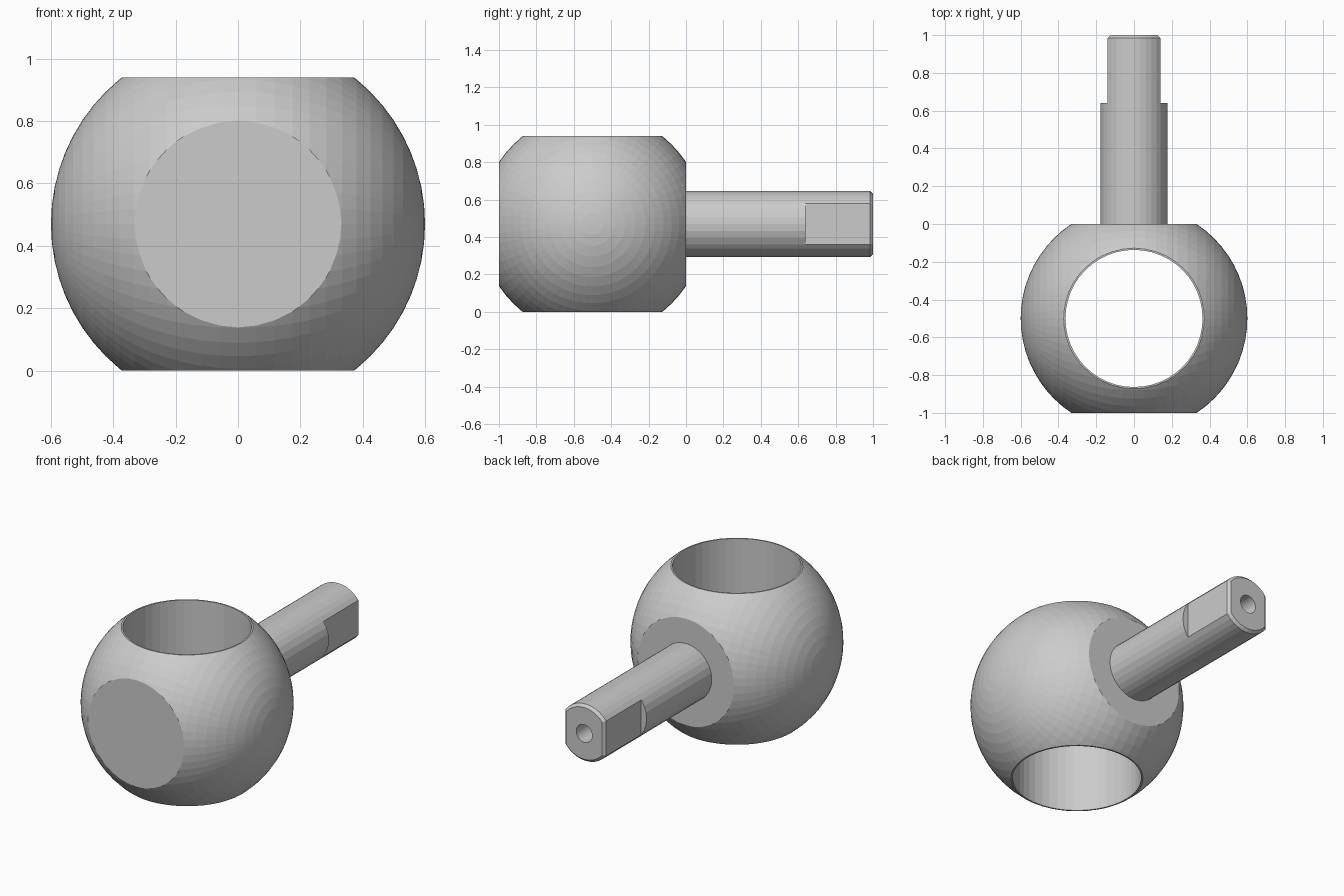
import bpy, bmesh
from math import pi, cos, sin, acos

if "Cube" in bpy.data.objects:
    bpy.data.objects.remove(bpy.data.objects["Cube"])

ZC = 0.47                      # height of the ball centre and stem axis
STEM_R, FLAT_X, CHAMFER = 0.177, 0.14, 0.016


def boolean(target, cutter, operation):
    """Apply a boolean and remove the helper."""
    mod = target.modifiers.new("cut", 'BOOLEAN')
    mod.object, mod.operation, mod.solver = cutter, operation, 'EXACT'
    bpy.context.view_layer.objects.active = target
    bpy.ops.object.modifier_apply(modifier=mod.name)
    bpy.data.objects.remove(cutter)


# Ball, with its poles on the x axis
bpy.ops.mesh.primitive_uv_sphere_add(segments=64, ring_count=32, radius=0.6,
                                     location=(0, -0.5, ZC), rotation=(0, pi / 2, 0))
ball = bpy.context.object
ball.name = "ball"

# Flats on front, back, top and bottom
bpy.ops.mesh.primitive_cube_add(size=1, location=(0, -0.5, ZC))
block = bpy.context.object
block.scale = (2, 1, 2 * ZC)
block.hide_render = True
boolean(ball, block, 'INTERSECT')

# Vertical bore through the ball
bpy.ops.mesh.primitive_cylinder_add(vertices=48, radius=0.363, depth=2,
                                    location=(0, -0.5, ZC))
bore = bpy.context.object
bore.hide_render = True
boolean(ball, bore, 'DIFFERENCE')


def ring(bm, y, r, w, clamp=True, arc=10, side=6):
    """Circle of radius r around the stem axis, optionally cut flat at x = +-w."""
    c = acos(w / r)
    spans = [(c, pi - c, arc), (pi - c, pi + c, side),
             (pi + c, 2 * pi - c, arc), (2 * pi - c, 2 * pi + c, side)]
    verts = []
    for a0, a1, n in spans:
        for i in range(n):
            a = a0 + (a1 - a0) * i / n
            x = r * cos(a)
            if clamp:
                x = max(-w, min(w, x))
            verts.append(bm.verts.new((x, y, ZC + r * sin(a))))
    return verts


# Stem: round shaft, two side flats, chamfered end and a blind hole
bm = bmesh.new()
hole_w = 0.055 * FLAT_X / STEM_R
rings = [
    ring(bm, -0.02, STEM_R, FLAT_X, False),
    ring(bm, 0.64, STEM_R, FLAT_X, False),
    ring(bm, 0.64, STEM_R, FLAT_X),
    ring(bm, 1 - CHAMFER, STEM_R, FLAT_X),
    ring(bm, 1.0, STEM_R - CHAMFER, FLAT_X - CHAMFER),
    ring(bm, 1.0, 0.055, hole_w, False),
    ring(bm, 0.7, 0.055, hole_w, False),
]
for a, b in zip(rings, rings[1:]):
    for i in range(len(a)):
        j = (i + 1) % len(a)
        bm.faces.new((a[i], a[j], b[j], b[i]))
bm.faces.new(rings[0])
bm.faces.new(rings[-1])
bmesh.ops.remove_doubles(bm, verts=bm.verts, dist=1e-5)
bmesh.ops.recalc_face_normals(bm, faces=bm.faces)
mesh = bpy.data.meshes.new("stem")
bm.to_mesh(mesh)
bm.free()
bpy.context.collection.objects.link(bpy.data.objects.new("stem", mesh))
